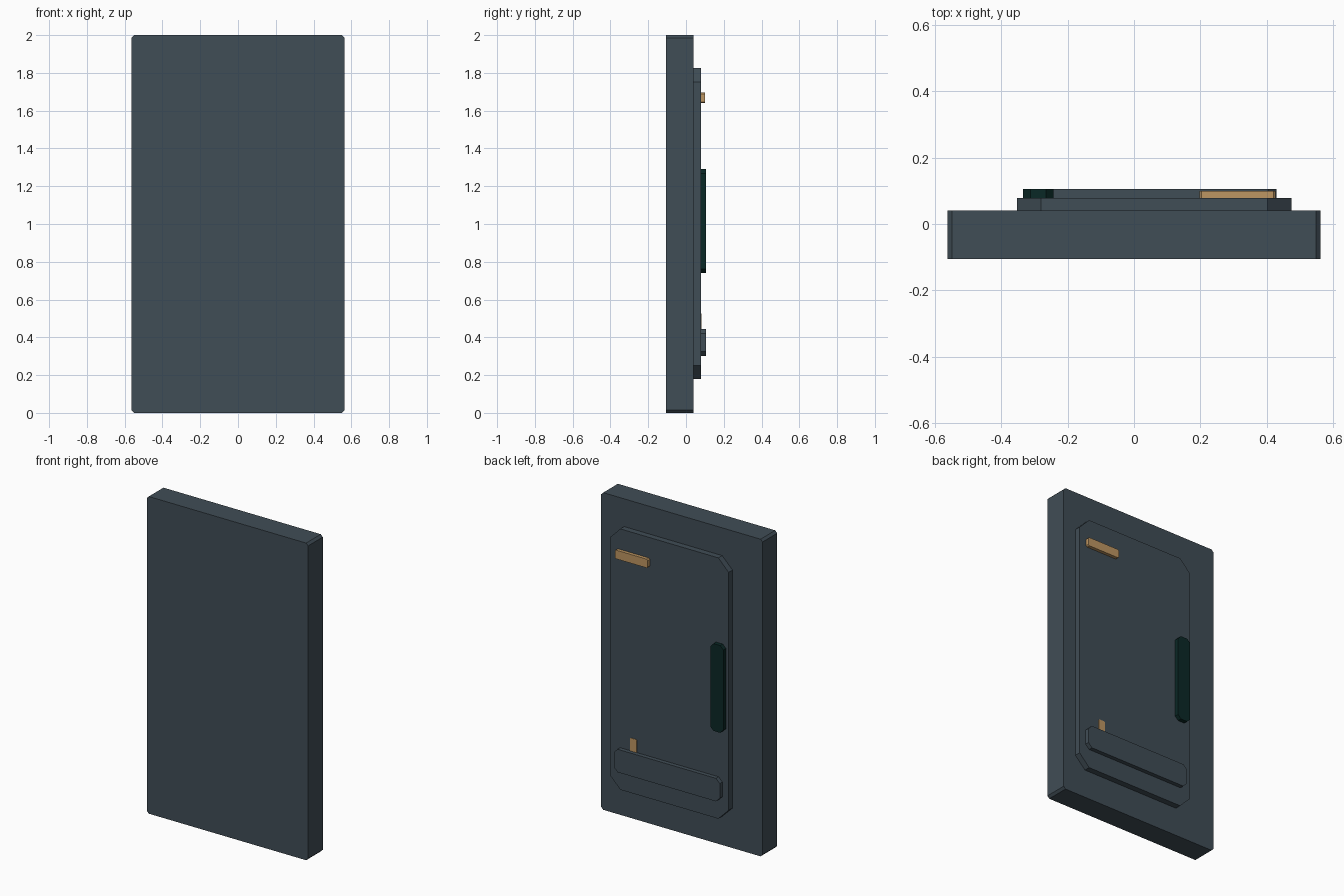
import bpy, bmesh

if "Cube" in bpy.data.objects:
    bpy.data.objects.remove(bpy.data.objects["Cube"])


def material(name, rgb):
    m = bpy.data.materials.new(name)
    m.diffuse_color = (*rgb, 1.0)
    m.use_nodes = True
    m.node_tree.nodes["Principled BSDF"].inputs["Base Color"].default_value = m.diffuse_color
    return m


slate = material("slate grey", (0.051, 0.074, 0.093))
dark = material("dark green", (0.003, 0.021, 0.019))
brass = material("brass", (0.515, 0.305, 0.122))


def plate(name, x0, x1, y0, y1, z0, z1, c, mat):
    """Plate in the XZ plane with corners cut by c, extruded from y0 to y1."""
    pts = [(x0 + c, z0), (x1 - c, z0), (x1, z0 + c), (x1, z1 - c),
           (x1 - c, z1), (x0 + c, z1), (x0, z1 - c), (x0, z0 + c)]
    bm = bmesh.new()
    face = bm.faces.new([bm.verts.new((x, y0, z)) for x, z in pts])
    ext = bmesh.ops.extrude_face_region(bm, geom=[face], use_keep_orig=True)
    for v in ext["geom"]:
        if isinstance(v, bmesh.types.BMVert):
            v.co.y = y1
    bmesh.ops.recalc_face_normals(bm, faces=bm.faces)
    me = bpy.data.meshes.new(name)
    bm.to_mesh(me)
    bm.free()
    me.materials.append(mat)
    ob = bpy.data.objects.new(name, me)
    bpy.context.collection.objects.link(ob)
    return ob


# Main slab and raised panel on its back
plate("slab", -0.563, 0.563, -0.105, 0.041, 0.0, 2.0, 0.014, slate)
plate("raised_panel", -0.353, 0.475, 0.041, 0.079, 0.18, 1.825, 0.072, slate)

# Fittings on the panel
plate("handle", -0.334, -0.243, 0.079, 0.105, 0.74, 1.29, 0.022, dark)
plate("kick_bar", -0.309, 0.43, 0.079, 0.105, 0.30, 0.445, 0.026, slate)
plate("top_strip", 0.197, 0.427, 0.079, 0.1, 1.64, 1.695, 0.007, brass)
plate("small_tab", 0.287, 0.332, 0.079, 0.082, 0.44, 0.527, 0.004, brass)
